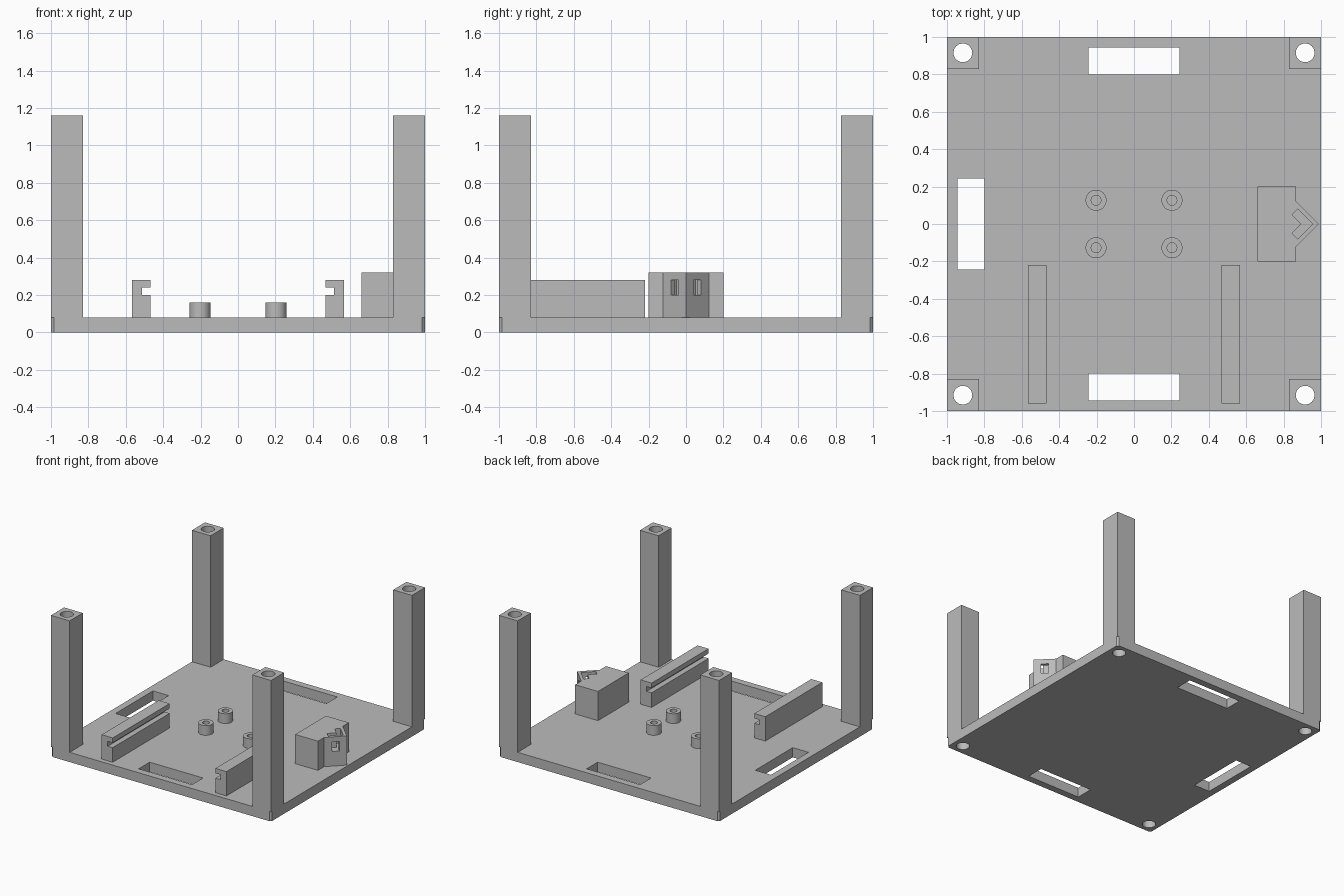
import bpy, bmesh, math
from mathutils import Matrix

cube = bpy.data.objects.get("Cube")
if cube:
    bpy.data.objects.remove(cube, do_unlink=True)

grey = bpy.data.materials.new("plain grey")
grey.use_nodes = True
colour = (0.5, 0.5, 0.5, 1)
grey.diffuse_color = colour
grey.node_tree.nodes["Principled BSDF"].inputs["Base Color"].default_value = colour


def prism(name, outline, z0, z1):
    """Extrude a closed xy outline from z0 to z1."""
    bm = bmesh.new()
    base = bm.faces.new([bm.verts.new((x, y, z0)) for x, y in outline])
    top = bmesh.ops.extrude_face_region(bm, geom=[base])["geom"]
    verts = [v for v in top if isinstance(v, bmesh.types.BMVert)]
    bmesh.ops.translate(bm, vec=(0, 0, z1 - z0), verts=verts)
    bmesh.ops.recalc_face_normals(bm, faces=bm.faces)
    mesh = bpy.data.meshes.new(name)
    bm.to_mesh(mesh)
    bm.free()
    mesh.materials.append(grey)
    obj = bpy.data.objects.new(name, mesh)
    bpy.context.collection.objects.link(obj)
    return obj


def box(name, x0, x1, y0, y1, z0, z1):
    return prism(name, [(x0, y0), (x1, y0), (x1, y1), (x0, y1)], z0, z1)


def cylinder(name, x, y, r, z0, z1, sides=48):
    steps = [2 * math.pi * i / sides for i in range(sides)]
    return prism(name, [(x + r * math.cos(a), y + r * math.sin(a)) for a in steps], z0, z1)


def cut(obj, cutters):
    """Subtract the cutters and bake the result into the mesh."""
    for c in cutters:
        c.hide_render = True
        mod = obj.modifiers.new("cut", "BOOLEAN")
        mod.operation, mod.solver, mod.object = "DIFFERENCE", "EXACT", c
    bpy.context.view_layer.update()
    graph = bpy.context.evaluated_depsgraph_get()
    mesh = bpy.data.meshes.new_from_object(obj.evaluated_get(graph))
    obj.modifiers.clear()
    obj.data = mesh
    for c in cutters:
        bpy.data.objects.remove(c, do_unlink=True)


FLOOR, POST_TOP, BEVEL = 0.08, 1.16, 0.985
corners = [(sx, sy) for sx in (-1, 1) for sy in (-1, 1)]
parts = []

# Base plate with clipped corners, three cable openings and corner bores
plate = prism("base_plate", [(-BEVEL, -1), (BEVEL, -1), (1, -BEVEL), (1, BEVEL),
                             (BEVEL, 1), (-BEVEL, 1), (-1, BEVEL), (-1, -BEVEL)], 0, FLOOR)
openings = [box("opening", -0.243, 0.243, -0.943, -0.8, -0.1, 0.2),
            box("opening", -0.243, 0.243, 0.8, 0.943, -0.1, 0.2),
            box("opening", -0.943, -0.8, -0.243, 0.243, -0.1, 0.2)]
bores = [cylinder("bore", 0.915 * sx, 0.915 * sy, 0.05, -0.1, 0.3) for sx, sy in corners]
cut(plate, openings + bores)
parts.append(plate)

# Hollow corner posts
for sx, sy in corners:
    name = f"{'back' if sy > 0 else 'front'}_{'left' if sx > 0 else 'right'}_post"
    xs, ys = sorted((0.83 * sx, sx)), sorted((0.83 * sy, sy))
    post = box(name, *xs, *ys, FLOOR, POST_TOP)
    cut(post, [cylinder("bore", 0.915 * sx, 0.915 * sy, 0.05, -0.1, 1.3)])
    parts.append(post)

# Round standoffs with screw holes
for sx, sy in corners:
    x, y = 0.203 * sx, 0.127 * sy
    standoff = cylinder("standoff", x, y, 0.056, FLOOR, 0.16)
    cut(standoff, [cylinder("screw_hole", x, y, 0.026, 0.0, 0.3, 32)])
    parts.append(standoff)

# Grooved rails facing each other
for sx in (-1, 1):
    rail = box("left_rail" if sx > 0 else "right_rail",
               *sorted((0.467 * sx, 0.567 * sx)), -0.96, -0.22, FLOOR, 0.28)
    cut(rail, [box("groove", *sorted((0.4 * sx, 0.512 * sx)), -1.1, 0, 0.2, 0.24)])
    parts.append(rail)

# Side block with a pointed nose, a chevron pocket and two small windows
mount = prism("pointed_mount", [(0.66, -0.2), (0.867, -0.2), (0.867, -0.122), (0.989, 0),
                                (0.867, 0.122), (0.867, 0.2), (0.66, 0.2)], FLOOR, 0.32)
pocket = prism("pocket", [(0.955, 0), (0.875, 0.08), (0.845, 0.05), (0.895, 0),
                          (0.845, -0.05), (0.875, -0.08)], 0.2, 0.4)
windows = []
for sy in (-1, 1):
    window = box("window", -0.04, 0.04, -0.028, 0.028, 0.2, 0.28)
    window.data.transform(Matrix.Translation((0.929, 0.06 * sy, 0))
                          @ Matrix.Rotation(sy * math.pi / 4, 4, "Z"))
    windows.append(window)
cut(mount, [pocket] + windows)
parts.append(mount)

# Smooth round walls, keep hard edges
bpy.ops.object.select_all(action="DESELECT")
for obj in parts:
    obj.select_set(True)
bpy.context.view_layer.objects.active = plate
bpy.ops.object.shade_smooth_by_angle(angle=math.radians(30))
